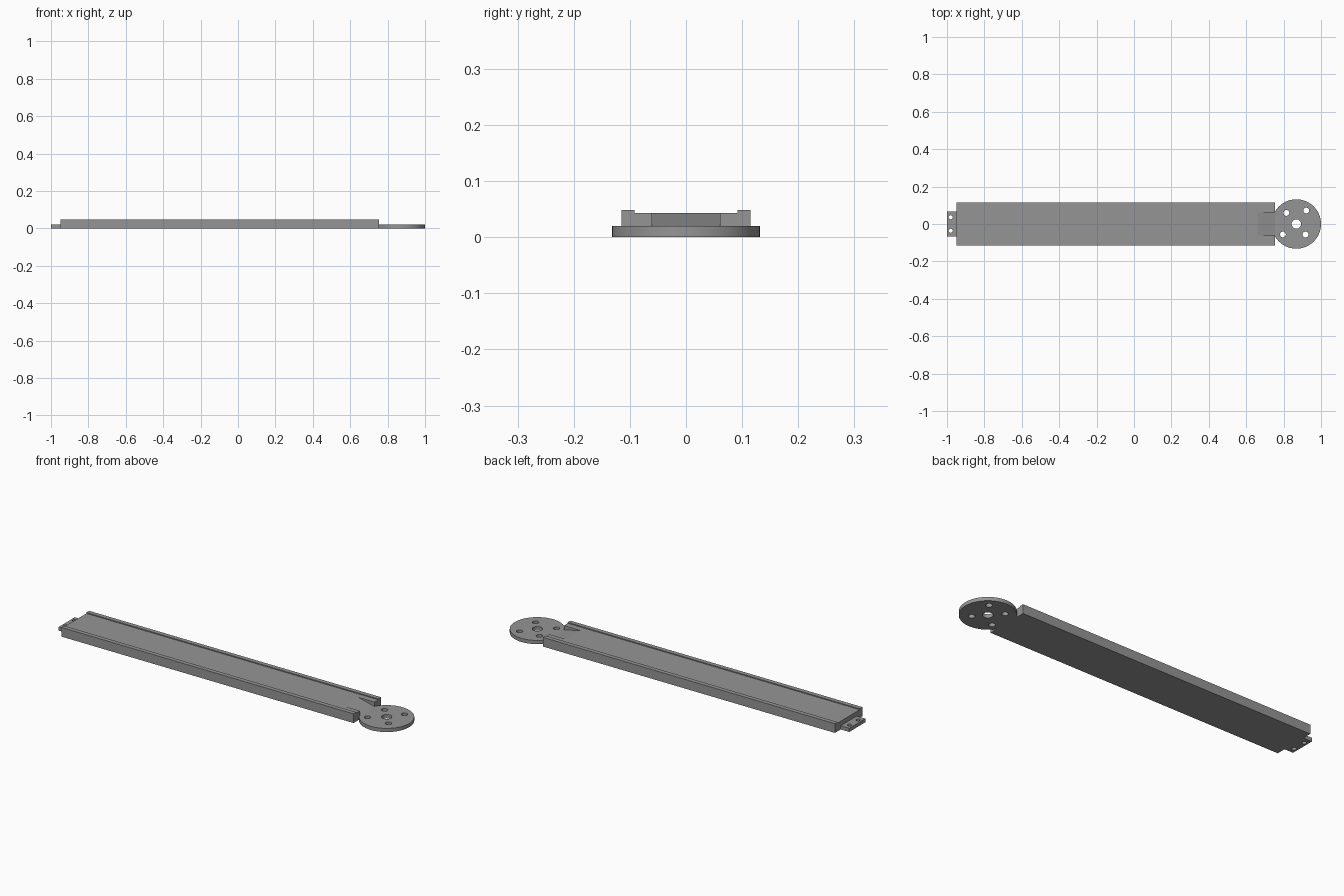
import bpy, bmesh, math

if "Cube" in bpy.data.objects:
    bpy.data.objects.remove(bpy.data.objects["Cube"])

grey = bpy.data.materials.new("mid grey")
grey.diffuse_color = (0.3, 0.3, 0.3, 1)
grey.use_nodes = True
grey.node_tree.nodes["Principled BSDF"].inputs["Base Color"].default_value = grey.diffuse_color

BEAM_L, BEAM_R = -0.95, 0.755     # beam ends along x
PLATE = 0.0195                    # thickness of disc and tab
FLOOR, RIM = 0.0435, 0.0485       # channel floor and rim heights
DISC_X, DISC_R = 0.868, 0.132


def prism(name, points, offset):
    """Closed outline of 3D points, extruded along the offset vector."""
    bm = bmesh.new()
    face = bm.faces.new([bm.verts.new(p) for p in points])
    new = bmesh.ops.extrude_face_region(bm, geom=[face])["geom"]
    verts = [v for v in new if isinstance(v, bmesh.types.BMVert)]
    bmesh.ops.translate(bm, vec=offset, verts=verts)
    bmesh.ops.recalc_face_normals(bm, faces=bm.faces)
    mesh = bpy.data.meshes.new(name)
    bm.to_mesh(mesh)
    bm.free()
    mesh.materials.append(grey)
    obj = bpy.data.objects.new(name, mesh)
    bpy.context.collection.objects.link(obj)
    return obj


def arc(cx, cy, r, z, start=0, end=2 * math.pi, n=32, closed=True):
    steps = n if closed else n - 1
    return [(cx + r * math.cos(start + (end - start) * i / steps),
             cy + r * math.sin(start + (end - start) * i / steps), z)
            for i in range(n)]


def cut(obj, cutter):
    """Subtract the cutter, then remove it."""
    bpy.context.view_layer.objects.active = obj
    mod = obj.modifiers.new("cut", 'BOOLEAN')
    mod.operation, mod.solver, mod.object = 'DIFFERENCE', 'EXACT', cutter
    bpy.ops.object.modifier_apply(modifier=mod.name)
    bpy.data.objects.remove(cutter)


def drill(obj, x, y, r):
    cut(obj, prism("drill", arc(x, y, r, -0.05), (0, 0, 0.15)))


# Long beam with a shallow channel between two raised rims
half = [(0.115, 0), (0.115, RIM), (0.092, RIM), (0.092, FLOOR)]
section = half + [(-y, z) for y, z in reversed(half)]
beam = prism("beam", [(BEAM_L, y, z) for y, z in section],
             (BEAM_R - BEAM_L, 0, 0))

# Ramp sloping from the channel floor down to the disc
slope = (FLOOR - PLATE) / (BEAM_R - 0.66)
d = 0.02
wedge = [(0.66 - d, FLOOR + d * slope), (BEAM_R + d, PLATE - d * slope),
         (BEAM_R + d, FLOOR + d * slope)]
cut(beam, prism("ramp_cutter", [(x, -0.0605, z) for x, z in wedge],
                (0, 0.121, 0)))

# Round mounting disc, trimmed flat where it meets the beam
a = math.acos((BEAM_R - DISC_X) / DISC_R)
disc = prism("mounting_disc",
             arc(DISC_X, 0, DISC_R, 0, -a, a, 64, closed=False),
             (0, 0, PLATE))
drill(disc, DISC_X, 0, 0.025)
for x, y in [(0.815, 0.059), (0.921, 0.072), (0.796, -0.056), (0.917, -0.056)]:
    drill(disc, x, y, 0.0155)

# Small end tab with two screw holes
tab = prism("end_tab", [(-1, -0.067, 0), (BEAM_L, -0.067, 0),
                        (BEAM_L, 0.067, 0), (-1, 0.067, 0)], (0, 0, PLATE))
for side in (-1, 1):
    drill(tab, -0.98, side * 0.036, 0.011)

# Smooth round walls, keep hard edges
for obj in (disc, tab):
    bpy.ops.object.select_all(action='DESELECT')
    obj.select_set(True)
    bpy.context.view_layer.objects.active = obj
    bpy.ops.object.shade_smooth_by_angle(angle=math.radians(30))
